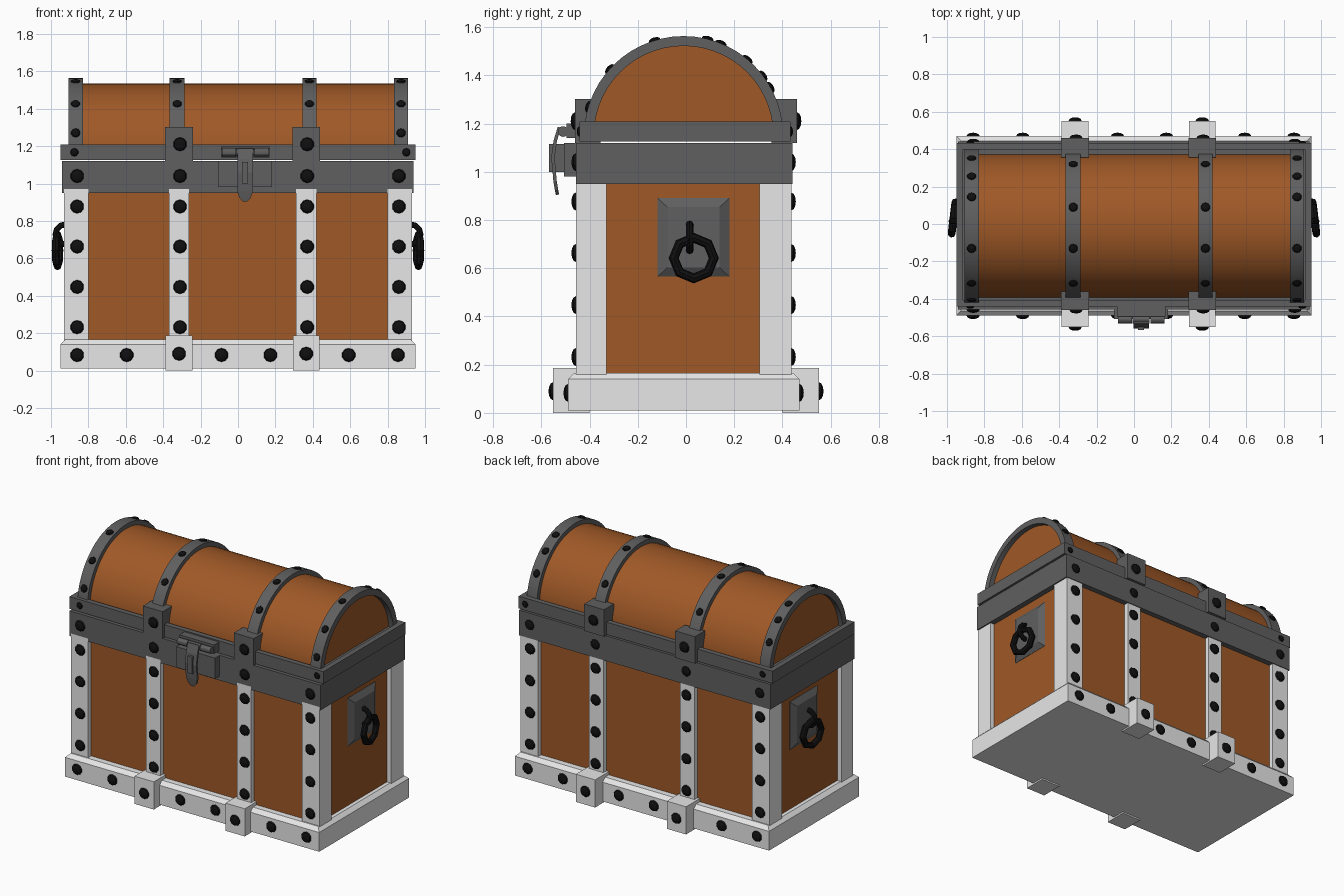
import bpy, bmesh, math
from mathutils import Matrix, Vector

cube = bpy.data.objects.get("Cube")
if cube:
    bpy.data.objects.remove(cube, do_unlink=True)


def material(name, color):
    m = bpy.data.materials.new(name)
    m.use_nodes = True
    m.diffuse_color = (*color, 1)
    bsdf = next(n for n in m.node_tree.nodes if n.type == 'BSDF_PRINCIPLED')
    bsdf.inputs["Base Color"].default_value = (*color, 1)
    return m


WOOD = material("brown_wood", (0.35, 0.099, 0.02))
PALE = material("pale_metal", (0.8, 0.8, 0.8))
DARK = material("dark_metal", (0.115, 0.115, 0.115))
BLACK = material("black_iron", (0.005, 0.005, 0.005))


def finish(name, bm, mat, smooth=False):
    bmesh.ops.recalc_face_normals(bm, faces=bm.faces)
    mesh = bpy.data.meshes.new(name)
    bm.to_mesh(mesh)
    bm.free()
    ob = bpy.data.objects.new(name, mesh)
    bpy.context.collection.objects.link(ob)
    mesh.materials.append(mat)
    if smooth:
        bpy.ops.object.select_all(action='DESELECT')
        ob.select_set(True)
        bpy.context.view_layer.objects.active = ob
        bpy.ops.object.shade_smooth_by_angle()
    return ob


def box(name, x, y, z, mat, taper=0, rim=0):
    """Box between ranges; taper shrinks the top, rim sinks the top inside a border."""
    bm = bmesh.new()
    bmesh.ops.create_cube(bm, size=1)
    for v in bm.verts:
        v.co = [r[0] if c < 0 else r[1] for c, r in zip(v.co, (x, y, z))]
    top = [max(bm.faces, key=lambda f: f.calc_center_median().z)]
    if taper:
        r = bmesh.ops.extrude_face_region(bm, geom=top)
        bmesh.ops.delete(bm, geom=top, context='FACES_ONLY')
        cx, cy = sum(x) / 2, sum(y) / 2
        for v in [g for g in r["geom"] if isinstance(g, bmesh.types.BMVert)]:
            v.co.x -= math.copysign(taper, v.co.x - cx)
            v.co.y -= math.copysign(taper, v.co.y - cy)
            v.co.z += taper
    if rim:
        bmesh.ops.inset_region(bm, faces=top, thickness=rim, use_even_offset=True)
        r = bmesh.ops.extrude_face_region(bm, geom=top)
        bmesh.ops.delete(bm, geom=top, context='FACES_ONLY')
        for v in [g for g in r["geom"] if isinstance(g, bmesh.types.BMVert)]:
            v.co.z -= 0.02
    return finish(name, bm, mat)


def sweep_x(name, points, x, mat):
    """Extrude a y-z outline along x."""
    bm = bmesh.new()
    face = bm.faces.new([bm.verts.new((x[0], *p)) for p in points])
    r = bmesh.ops.extrude_face_region(bm, geom=[face])
    for v in [g for g in r["geom"] if isinstance(g, bmesh.types.BMVert)]:
        v.co.x = x[1]
    return finish(name, bm, mat, True)


# Lid curve
CY, CZ, R_OUT, R_IN = -0.01, 1.15, 0.413, 0.384


def arc(radius, steps=28):
    angles = [math.pi * i / steps for i in range(steps + 1)]
    return [(CY + radius * math.cos(a), CZ + radius * math.sin(a)) for a in angles]


# Base and body
box("base", (-.95, .95), (-.49, .47), (.01, .14), PALE, taper=.025)
box("body", (-.9, .9), (-.425, .405), (.15, 1.0), WOOD)
for x in ((-.93, -.80), (.80, .93)):
    side = "right" if x[0] < 0 else "left"
    box(side + "_front_post", x, (-.457, -.33), (.15, .97), PALE)
    box(side + "_back_post", x, (.305, .437), (.15, .97), PALE)

MIDS = {"right": -.315, "left": .365}
for side, cx in MIDS.items():
    for end, s in (("front", -1), ("back", 1)):
        tag = side + "_" + end
        span = lambda a, b: tuple(sorted((s * a, s * b)))
        post_face = .457 if s < 0 else .437
        box(tag + "_strap", (cx - .054, cx + .054), span(.38, post_face), (.15, .97), PALE)
        box(tag + "_base_block", (cx - .072, cx + .072), span(.40, .552), (0, .187), PALE)
        box(tag + "_lid_block", (cx - .074, cx + .074), span(.355, .46), (1.12, 1.302), DARK)

# Metal rims
box("body_rim", (-.94, .938), (-.457, .442), (.95, 1.12), DARK)
box("lid_rim", (-.95, .948), (-.442, .433), (1.125, 1.208), DARK, rim=.035)

# Rounded lid and its hoops
sweep_x("lid", arc(R_IN), (-.875, .875), WOOD)
HOOPS = [(-.868, .038), (-.325, .04), (.382, .038), (.872, .038)]
for i, (cx, w) in enumerate(HOOPS):
    sweep_x("lid_hoop_%d" % (i + 1), arc(R_OUT) + arc(R_IN - .012)[::-1],
            (cx - w, cx + w), DARK)

# Studs
studs = bmesh.new()


def stud(pos, normal, radius=.037):
    turn = Vector(normal).to_track_quat('Z', 'Y').to_matrix().to_4x4()
    mat = Matrix.Translation(pos) @ turn @ Matrix.Diagonal((1, 1, .5, 1))
    bmesh.ops.create_uvsphere(studs, u_segments=10, v_segments=6, radius=radius, matrix=mat)


for s, post, base, rim in ((-1, -.457, -.49, -.442), (1, .437, .47, .433)):
    n = (0, s, 0)
    for x in (-.86, -.31, .37, .86):
        for z in (.232, .447, .663, .877, 1.04):
            stud((x, post, z), n)
    for x in (-.86, -.595, -.088, .173, .592, .855):
        stud((x, base, .083), n)
    for x in MIDS.values():
        stud((x, s * .552, .09), n)
        stud((x + .005, s * .46, 1.21), n)
    for x in (-.875, .9):
        stud((x, rim, 1.167), n, .022)
for i, (x, w) in enumerate(HOOPS):
    tilts = (-73, -48, -17, 22, 40, 61) if i in (0, 3) else (-48, -17, 14, 53)
    for t in tilts:
        n = Vector((0, math.sin(math.radians(t)), math.cos(math.radians(t))))
        stud(Vector((x, CY, CZ)) + n * R_OUT, n, .025)
finish("studs", studs, BLACK)


# Side handles
def torus(name, loc, rot, major, minor, seg, mat):
    bpy.ops.mesh.primitive_torus_add(location=loc, rotation=rot, major_radius=major,
                                     minor_radius=minor, major_segments=seg, minor_segments=8)
    ob = bpy.context.object
    ob.name = name
    ob.data.materials.append(mat)


for side, s in (("right", -1), ("left", 1)):
    bm = bmesh.new()
    rings = [[bm.verts.new((s * x, .031 + a * hy, .728 + b * hz))
              for a, b in ((-1, -1), (1, -1), (1, 1), (-1, 1))]
             for x, hy, hz in ((.89, .149, .163), (.902, .149, .163), (.926, .108, .125))]
    for low, high in zip(rings, rings[1:]):
        for i in range(4):
            j = (i + 1) % 4
            bm.faces.new((low[i], low[j], high[j], high[i]))
    bm.faces.new(rings[0])
    bm.faces.new(rings[-1])
    finish(side + "_handle_plate", bm, DARK)
    torus(side + "_handle_staple", (s * .922, .015, .728), (math.pi / 2, 0, 0),
          .054, .016, 12, BLACK)
    torus(side + "_handle_ring", (s * .965, .032, .642), (0, math.pi / 2, s * .12),
          .084, .021, 8, BLACK)

# Latch
LX = .038
box("latch_lower_plate", (LX - .145, LX + .145), (-.507, -.44), (.98, 1.12), DARK)
box("latch_upper_plate", (LX - .13, LX + .13), (-.495, -.43), (1.14, 1.2), DARK)
for i, (cx, w) in enumerate(((-.087, .075), (0, .09), (.087, .075))):
    bm = bmesh.new()
    bmesh.ops.create_cone(bm, cap_ends=True, segments=12, radius1=.022, radius2=.022, depth=w,
                          matrix=Matrix.Translation((LX + cx, -.51, 1.167))
                          @ Matrix.Rotation(math.pi / 2, 4, 'Y'))
    finish("latch_hinge_%d" % (i + 1), bm, DARK, True)
bm = bmesh.new()
rows = [(1.185, -.525, .042), (1.13, -.542, .042), (1.06, -.552, .042),
        (.96, -.543, .042), (.925, -.537, .03), (.905, -.533, .012)]
pairs = [[bm.verts.new((LX + k * w, y, z)) for k in (-1, 1)] for z, y, w in rows]
for a, b in zip(pairs, pairs[1:]):
    bm.faces.new((a[0], a[1], b[1], b[0]))
hasp = finish("latch_hasp", bm, DARK)
thick = hasp.modifiers.new("thickness", 'SOLIDIFY')
thick.thickness = .014
thick.offset = 0
box("latch_staple", (LX - .016, LX + .016), (-.568, -.5), (1.0, 1.115), DARK)
